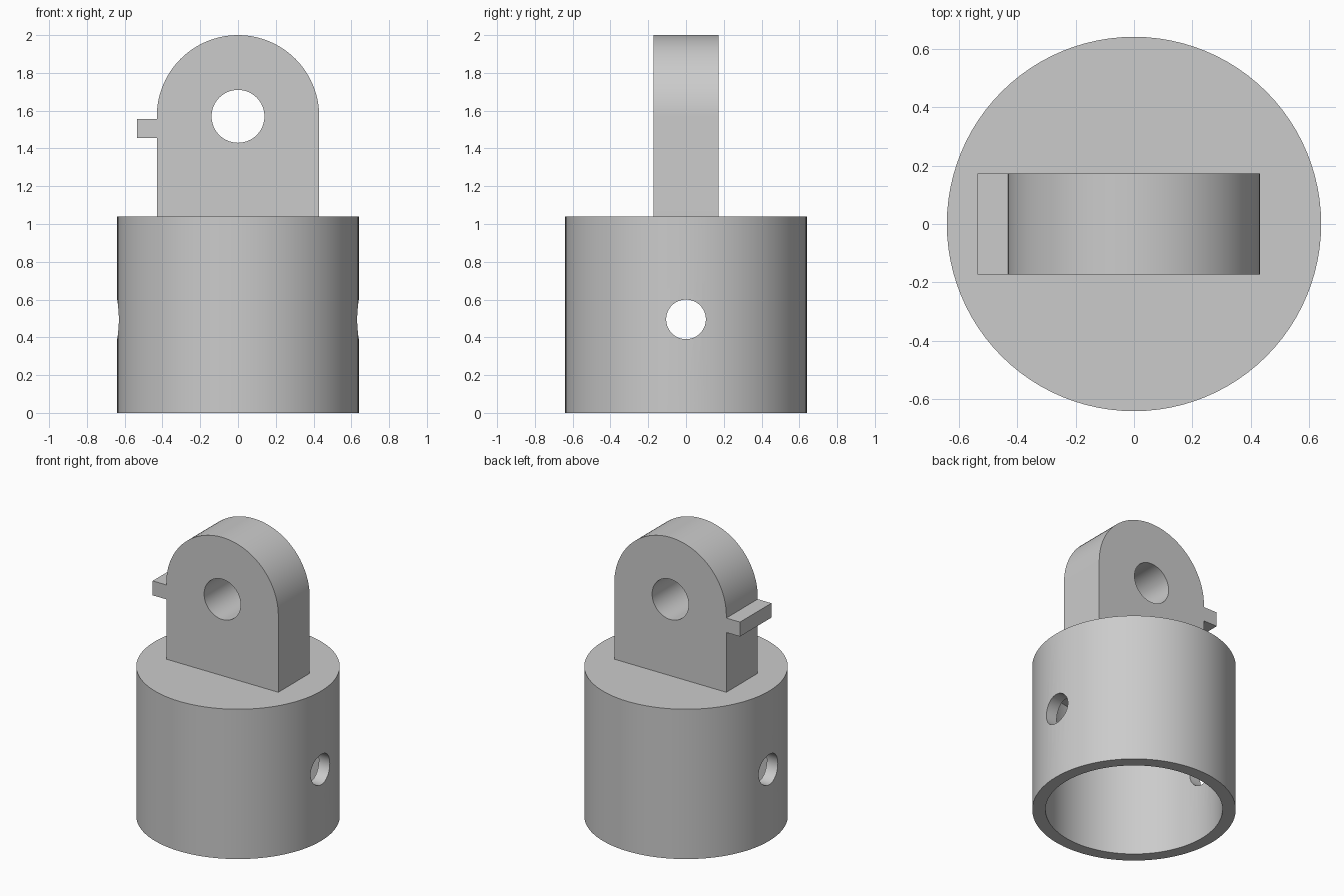
import bpy, bmesh
from math import pi, cos, sin, radians
from mathutils import Matrix

if "Cube" in bpy.data.objects:
    bpy.data.objects.remove(bpy.data.objects["Cube"])

R, WALL, CUP_TOP, LID = 0.64, 0.083, 1.04, 0.08
LUG_R, LUG_Y, EYE_Z = 0.43, 0.172, 1.57

grey = bpy.data.materials.new("plain grey")
grey.use_nodes = True
colour = (0.6, 0.6, 0.6, 1)
grey.diffuse_color = colour
grey.node_tree.nodes["Principled BSDF"].inputs["Base Color"].default_value = colour


def add_object(name, bm):
    bmesh.ops.recalc_face_normals(bm, faces=bm.faces)
    mesh = bpy.data.meshes.new(name)
    bm.to_mesh(mesh)
    bm.free()
    mesh.materials.append(grey)
    obj = bpy.data.objects.new(name, mesh)
    bpy.context.collection.objects.link(obj)
    return obj


def cylinder(name, radius, depth, z, axis="Z", sides=96):
    bm = bmesh.new()
    turn = Matrix() if axis == "Z" else Matrix.Rotation(pi / 2, 4, "Y" if axis == "X" else "X")
    bmesh.ops.create_cone(bm, cap_ends=True, segments=sides, radius1=radius, radius2=radius,
                          depth=depth, matrix=Matrix.Translation((0, 0, z)) @ turn)
    return add_object(name, bm)


def select(obj):
    bpy.ops.object.select_all(action="DESELECT")
    obj.select_set(True)
    bpy.context.view_layer.objects.active = obj


def cut(obj, cutter):
    mod = obj.modifiers.new("cut", "BOOLEAN")
    mod.operation, mod.solver, mod.object = "DIFFERENCE", "EXACT", cutter
    select(obj)
    bpy.ops.object.modifier_apply(modifier=mod.name)
    bpy.data.objects.remove(cutter)


# Hollow cup, open below, with a pin hole through both side walls
cup = cylinder("socket_cup", R, CUP_TOP, CUP_TOP / 2)
cavity_top = CUP_TOP - LID
cut(cup, cylinder("cavity_cutter", R - WALL, cavity_top + 1, (cavity_top - 1) / 2))
cut(cup, cylinder("pin_hole_cutter", 0.105, 2, 0.495, "X", 64))

# Round-topped lug, extruded front to back, with an eye hole
bm = bmesh.new()
arc = [(LUG_R * cos(pi * i / 48), EYE_Z + LUG_R * sin(pi * i / 48)) for i in range(49)]
base = CUP_TOP - LID / 2
outline = [(LUG_R, base)] + arc + [(-LUG_R, base)]
face = bm.faces.new([bm.verts.new((x, -LUG_Y, z)) for x, z in outline])
side = bmesh.ops.extrude_face_region(bm, geom=[face])
bmesh.ops.translate(bm, vec=(0, 2 * LUG_Y, 0),
                    verts=[v for v in side["geom"] if isinstance(v, bmesh.types.BMVert)])
lug = add_object("eye_lug", bm)
cut(lug, cylinder("eye_cutter", 0.14, 1, EYE_Z, "Y", 64))

# Small stop tab on the right edge of the lug
bm = bmesh.new()
bmesh.ops.create_cube(bm, size=1, matrix=Matrix.Translation((-0.4775, 0, 1.505))
                      @ Matrix.Diagonal((0.115, 2 * LUG_Y, 0.1, 1)))
add_object("stop_tab", bm)

for obj in (cup, lug):
    select(obj)
    bpy.ops.object.shade_smooth_by_angle(angle=radians(30))
